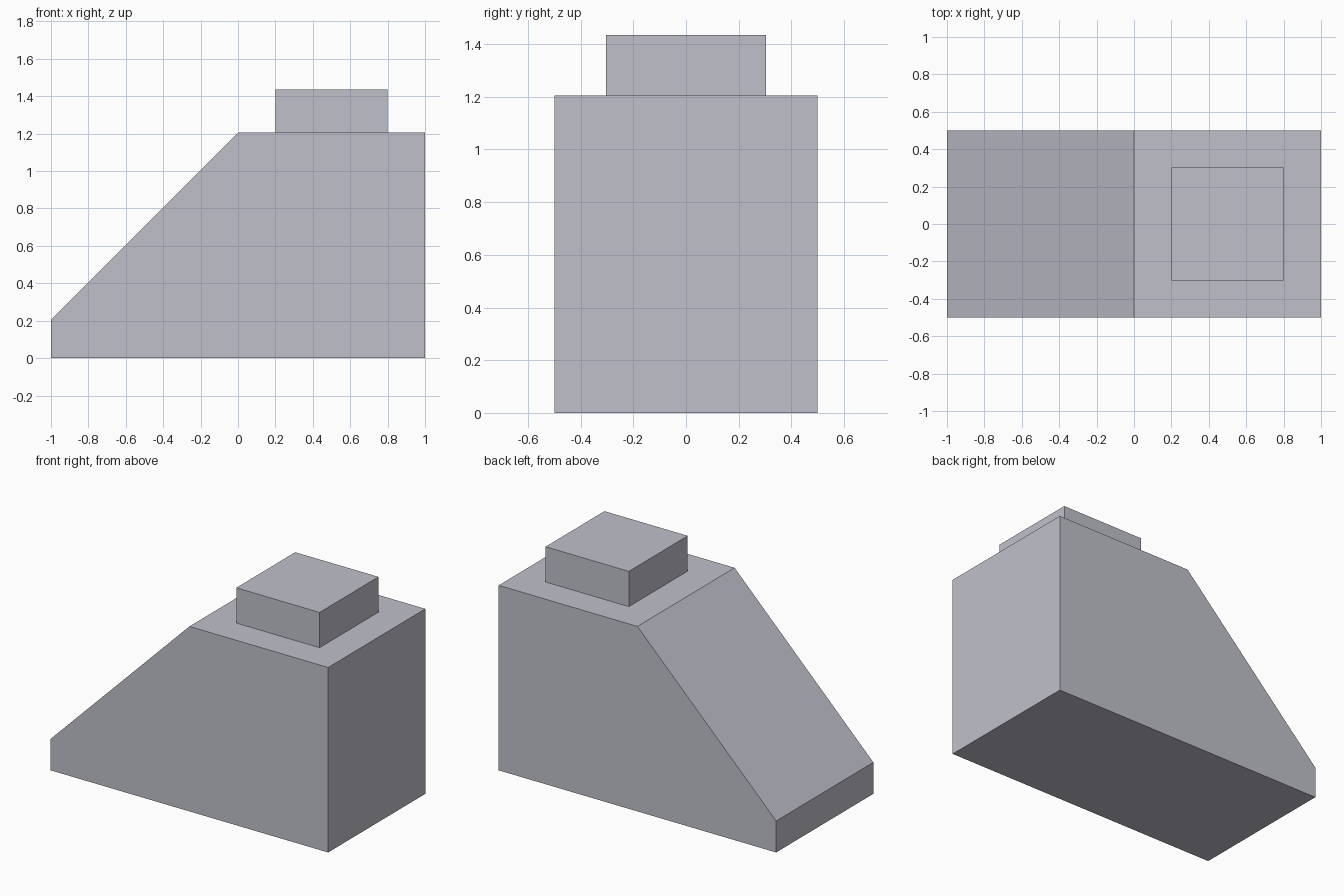
import bpy
import bmesh

if "Cube" in bpy.data.objects:
    bpy.data.objects.remove(bpy.data.objects["Cube"])

grey = bpy.data.materials.new("cool grey")
grey.diffuse_color = (0.53, 0.53, 0.60, 1.0)
grey.use_nodes = True
grey.node_tree.nodes["Principled BSDF"].inputs["Base Color"].default_value = grey.diffuse_color


def extruded_profile(name, profile, half_depth):
    """Extrude an x-z outline symmetrically along y."""
    bm = bmesh.new()
    face = bm.faces.new([bm.verts.new((x, -half_depth, z)) for x, z in profile])
    result = bmesh.ops.extrude_face_region(bm, geom=[face])
    moved = [v for v in result["geom"] if isinstance(v, bmesh.types.BMVert)]
    bmesh.ops.translate(bm, verts=moved, vec=(0, 2 * half_depth, 0))
    bmesh.ops.recalc_face_normals(bm, faces=bm.faces)
    mesh = bpy.data.meshes.new(name)
    bm.to_mesh(mesh)
    bm.free()
    mesh.materials.append(grey)
    obj = bpy.data.objects.new(name, mesh)
    bpy.context.collection.objects.link(obj)
    return obj


TOP = 1.205

# Sloped body with a short upright lip at the low end
extruded_profile("sloped_body",
                 [(-1, 0), (1, 0), (1, TOP), (0, TOP), (-1, 0.205)], 0.5)

# Square stud on the flat top
extruded_profile("top_stud",
                 [(0.2, TOP), (0.8, TOP), (0.8, 1.435), (0.2, 1.435)], 0.303)
